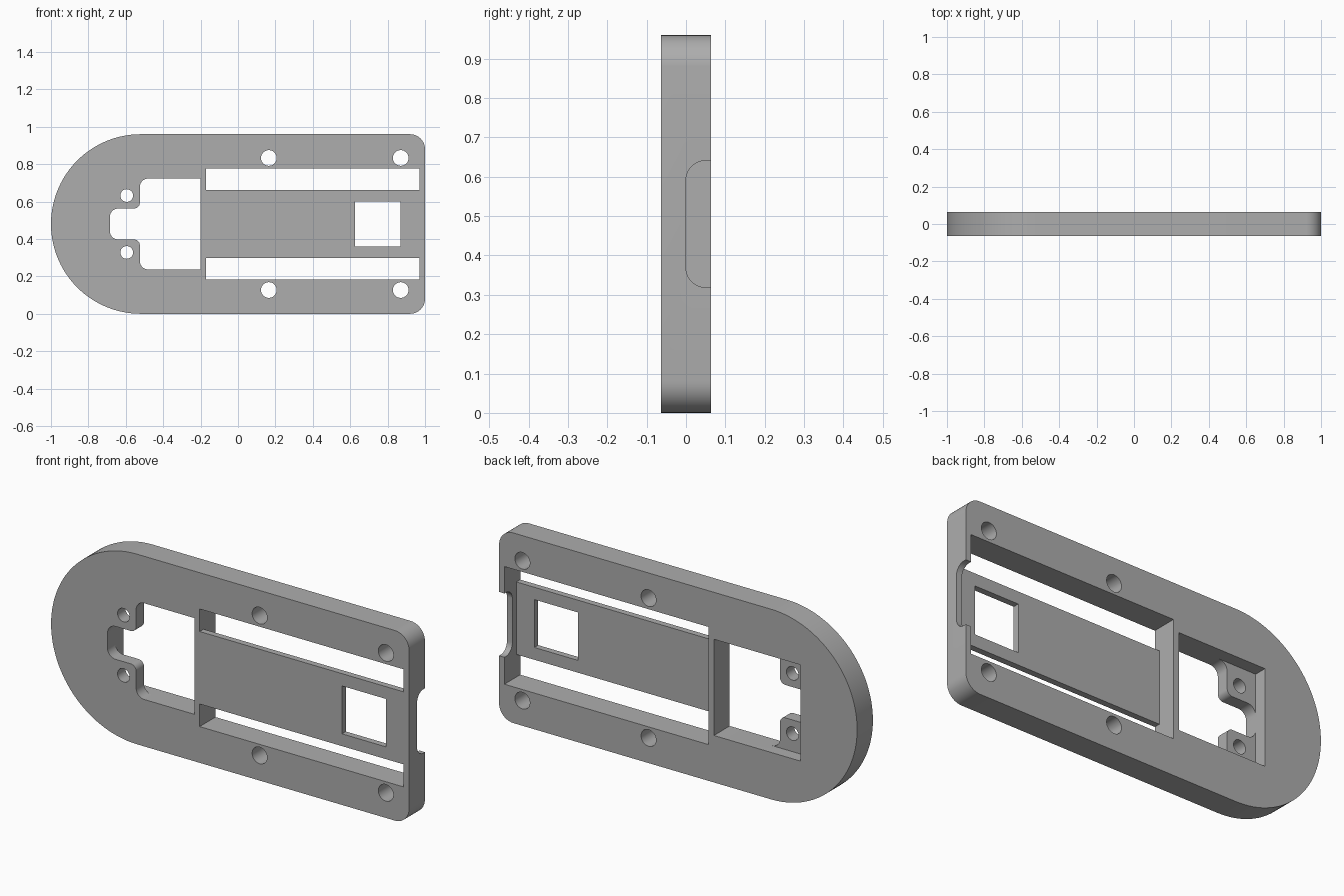
import bpy, bmesh, math
from mathutils import Vector

cube = bpy.data.objects.get("Cube")
if cube:
    bpy.data.objects.remove(cube, do_unlink=True)

MID = 0.48      # height of the symmetry line
HALF = 0.063    # half the plate thickness

grey = bpy.data.materials.new("mid_grey")
grey.use_nodes = True
grey.diffuse_color = (0.42, 0.42, 0.42, 1)
grey.node_tree.nodes["Principled BSDF"].inputs["Base Color"].default_value = grey.diffuse_color


def fillet(corners, steps=10):
    """Round right-angled corners given as (u, v, radius)."""
    out = []
    for i, (u, v, r) in enumerate(corners):
        p = Vector((u, v))
        if r == 0:
            out.append(p)
            continue
        to_prev = (Vector(corners[i - 1][:2]) - p).normalized()
        to_next = (Vector(corners[(i + 1) % len(corners)][:2]) - p).normalized()
        centre = p + r * (to_prev + to_next)
        n = steps if r < 0.2 else 3 * steps
        for k in range(n + 1):
            t = math.pi / 2 * k / n
            out.append(centre - r * (to_next * math.cos(t) + to_prev * math.sin(t)))
    return [p for i, p in enumerate(out) if (p - out[i - 1]).length > 1e-5]


def rect(u0, u1, v0, v1):
    return [Vector(c) for c in ((u0, v0), (u1, v0), (u1, v1), (u0, v1))]


def circle(u, v, r, n=32):
    return [Vector((u + r * math.cos(a), v + r * math.sin(a)))
            for a in (2 * math.pi * k / n for k in range(n))]


def prism(name, outline, lo, hi, axis="Y"):
    """Extrude an (x, z) outline along y, or a (y, z) outline along x."""
    def place(p, d):
        return (p.x, d, p.y) if axis == "Y" else (d, p.x, p.y)
    bm = bmesh.new()
    a = [bm.verts.new(place(p, lo)) for p in outline]
    b = [bm.verts.new(place(p, hi)) for p in outline]
    bm.faces.new(a)
    bm.faces.new(b[::-1])
    for i in range(len(a)):
        bm.faces.new((a[i - 1], a[i], b[i], b[i - 1]))
    bmesh.ops.recalc_face_normals(bm, faces=bm.faces[:])
    mesh = bpy.data.meshes.new(name)
    bm.to_mesh(mesh)
    bm.free()
    mesh.materials.append(grey)
    ob = bpy.data.objects.new(name, mesh)
    bpy.context.collection.objects.link(ob)
    return ob


# Main plate: one fully round end, one end with small corners
plate = prism("base_plate", fillet([
    (-1, 0, MID), (1, 0, 0.08), (1, 2 * MID, 0.08), (-1, 2 * MID, MID)]), -HALF, HALF)

cutters = []


def cut(name, outline, lo=-0.1, hi=0.1, axis="Y"):
    cutters.append(prism(name + "_cutter", outline, lo, hi, axis))


# Long slots, screw holes and tab holes, mirrored about the symmetry line
for side, s in (("lower", -1), ("upper", 1)):
    z0, z1 = sorted((MID + s * 0.183, MID + s * 0.297))
    cut(side + "_slot", rect(-0.17, 0.97, z0, z1))
    for x in (0.165, 0.87):
        cut(side + "_screw_hole", circle(x, MID + s * 0.353, 0.042))
    cut(side + "_tab_hole", circle(-0.595, MID + s * 0.152, 0.034))

# Recess behind the thin centre panel, and its square window
cut("panel_recess", rect(-0.17, 0.97, MID - 0.24, MID + 0.24), -0.032)
cut("square_window", rect(0.625, 0.87, MID - 0.121, MID + 0.121))

# Stepped opening: rounded keyhole shape in front, plain rectangle behind
lower = [(-0.2, -0.243, 0), (-0.525, -0.243, 0.045),
         (-0.525, -0.083, 0.03), (-0.685, -0.083, 0.045)]
upper = [(x, -z, r) for x, z, r in reversed(lower)]
cut("front_opening", fillet([(x, MID + z, r) for x, z, r in lower + upper]))
cut("back_opening", rect(-0.685, -0.2, MID - 0.243, MID + 0.243), 0)

# Cable notch through the thin end wall
cut("end_notch", fillet([(0, MID - 0.161, 0.05), (0.1, MID - 0.161, 0),
                         (0.1, MID + 0.161, 0), (0, MID + 0.161, 0.05)]), 0.95, 1.1, "X")

for c in cutters:
    c.hide_render = True
    mod = plate.modifiers.new(c.name, "BOOLEAN")
    mod.operation = "DIFFERENCE"
    mod.solver = "EXACT"
    mod.object = c

# Bake the cuts, then drop the cutters
bpy.context.view_layer.update()
cut_mesh = bpy.data.meshes.new_from_object(
    plate.evaluated_get(bpy.context.evaluated_depsgraph_get()))
plate.modifiers.clear()
plate.data = cut_mesh
for c in cutters:
    bpy.data.objects.remove(c, do_unlink=True)

bpy.ops.object.select_all(action="DESELECT")
plate.select_set(True)
bpy.context.view_layer.objects.active = plate
bpy.ops.object.shade_smooth_by_angle(angle=math.radians(30))
